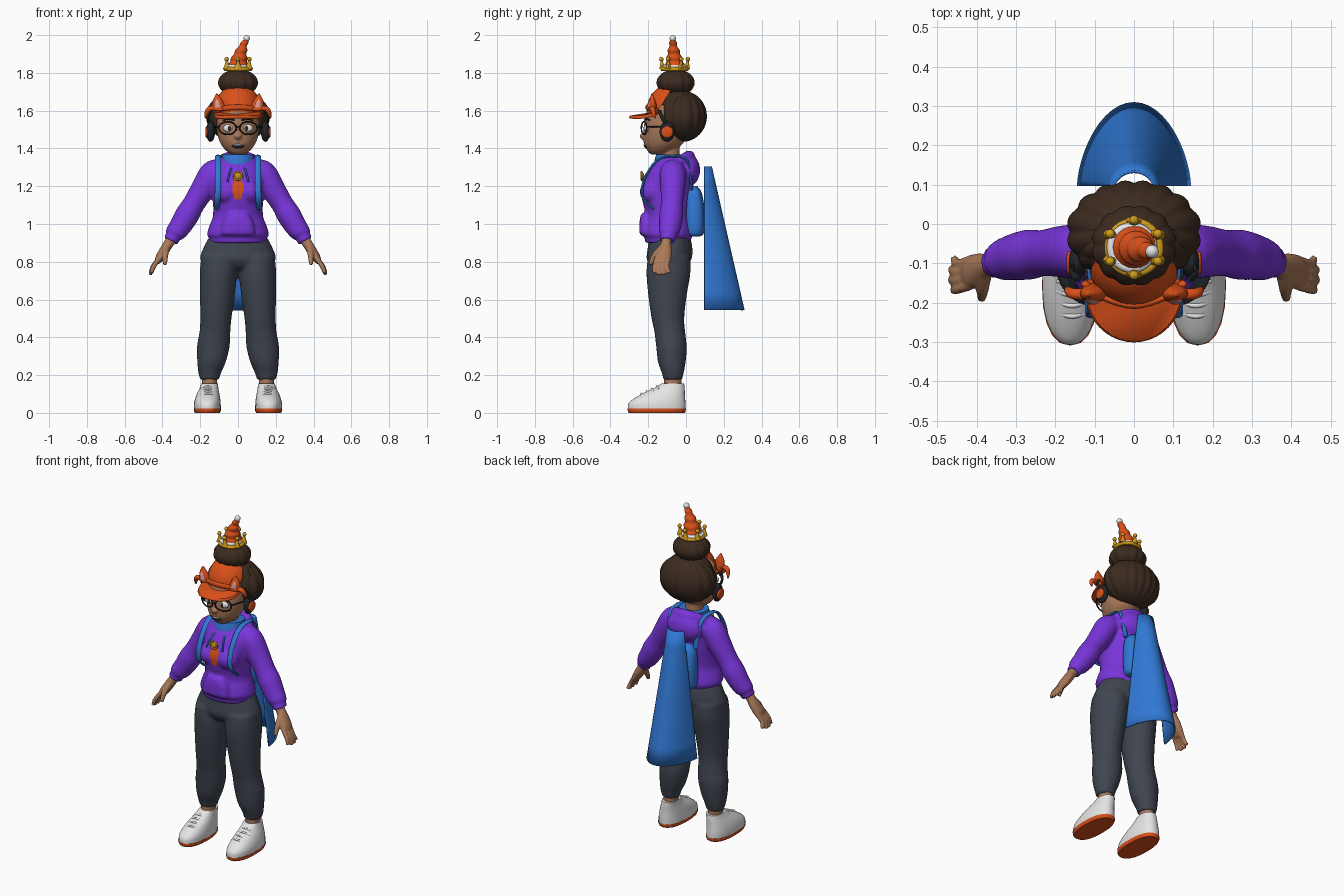
import bpy, bmesh, math
from mathutils import Vector, Matrix

cube = bpy.data.objects.get("Cube")
if cube:
    bpy.data.objects.remove(cube, do_unlink=True)


def colour(name, r, g, b):
    m = bpy.data.materials.new(name)
    m.use_nodes = True
    m.diffuse_color = (r, g, b, 1)
    m.node_tree.nodes["Principled BSDF"].inputs["Base Color"].default_value = (r, g, b, 1)
    return m


skin = colour("brown_skin", .4, .19, .1)
hair_brown = colour("dark_brown_hair", .045, .024, .014)
orange = colour("orange", .7, .08, .01)
purple = colour("purple", .19, .036, .7)
blue = colour("blue", .03, .19, .66)
charcoal = colour("charcoal", .05, .06, .08)
white = colour("white", .78, .78, .78)
gold = colour("gold", .65, .34, .012)
black = colour("black", .015, .017, .022)
pink = colour("pink", .75, .3, .27)
X, Y = Vector((1, 0, 0)), Vector((0, 1, 0))


def sweep(bm, stations, ref=None, seg=20, closed=False, steps=4, power=1):
    """Smooth skin through (x, y, z, rx, ry) stations; level rings when ref is None."""
    st = [tuple(s) + (s[3],) * (5 - len(s)) for s in stations]
    n, path = len(st), []
    pick = lambda k: st[k % n] if closed else st[max(0, min(n - 1, k))]
    for i in range(n if closed else n - 1):
        quad = list(zip(pick(i - 1), pick(i), pick(i + 1), pick(i + 2)))
        for j in range(steps):
            t = j / steps
            path.append([.5 * (2 * b + (c - a) * t + (2 * a - 5 * b + 4 * c - d) * t * t
                               + (3 * b - a - 3 * c + d) * t ** 3) for a, b, c, d in quad])
    if not closed:
        path.append(st[-1])
    m, rings = len(path), []
    for i, p in enumerate(path):
        u, v = X, Y
        if ref:
            a = path[(i - 1) % m if closed else max(i - 1, 0)]
            b = path[(i + 1) % m if closed else min(i + 1, m - 1)]
            t = (Vector(b[:3]) - Vector(a[:3])).normalized()
            u = (ref - t * ref.dot(t)).normalized()
            v = t.cross(u)
        ring = []
        for k in range(seg):
            c, s = math.cos(math.tau * k / seg), math.sin(math.tau * k / seg)
            c, s = (math.copysign(abs(q) ** power, q) for q in (c, s))
            ring.append(bm.verts.new(Vector(p[:3]) + u * c * max(p[3], .001) + v * s * max(p[4], .001)))
        rings.append(ring)
    for i in range(m if closed else m - 1):
        a, b = rings[i], rings[(i + 1) % m]
        for k in range(seg):
            bm.faces.new((a[k], a[k - 1], b[k - 1], b[k]))
    if not closed:
        bm.faces.new(rings[0])
        bm.faces.new(rings[-1])
    return bm


def ring(bm, centre, u, v, r, count=16):
    c, u, v = Vector(centre), Vector(u), Vector(v)
    pts = [c + u * math.cos(math.tau * i / count) + v * math.sin(math.tau * i / count) for i in range(count)]
    return sweep(bm, [(*p, r) for p in pts], u.cross(v).normalized(), 10, True, 3)


def ball(bm, centre, size, seg=24):
    bmesh.ops.create_uvsphere(bm, u_segments=seg, v_segments=seg // 2, radius=1,
                              matrix=Matrix.LocRotScale(Vector(centre), None, Vector(size)))
    return bm


def cut(bm, point, normal):
    bmesh.ops.bisect_plane(bm, geom=bm.verts[:] + bm.edges[:] + bm.faces[:], plane_co=point,
                           plane_no=normal, clear_outer=True)


def mirror(bm):
    copy = bmesh.ops.duplicate(bm, geom=bm.verts[:] + bm.edges[:] + bm.faces[:])["geom"]
    for v in copy:
        if isinstance(v, bmesh.types.BMVert):
            v.co.x *= -1


def finish(bm, name, mat, voxel=0, pair=False):
    """Turn the working mesh into an object, or a left and right pair."""
    for side, prefix in ((1, "left_"), (-1, "right_")) if pair else ((1, ""),):
        b = bm.copy()
        for v in b.verts:
            v.co.x *= side
        bmesh.ops.recalc_face_normals(b, faces=b.faces)
        me = bpy.data.meshes.new(prefix + name)
        b.to_mesh(me)
        b.free()
        me.materials.append(mat)
        ob = bpy.data.objects.new(prefix + name, me)
        bpy.context.collection.objects.link(ob)
        if voxel:
            mod = ob.modifiers.new("merge", "REMESH")
            mod.mode, mod.voxel_size = "VOXEL", voxel
            ob.modifiers.new("soften", "SMOOTH").iterations = 4
            ob.data = bpy.data.meshes.new_from_object(ob.evaluated_get(bpy.context.evaluated_depsgraph_get()))
            ob.modifiers.clear()
        bpy.ops.object.select_all(action="DESELECT")
        ob.select_set(True)
        bpy.context.view_layer.objects.active = ob
        bpy.ops.object.shade_smooth_by_angle(angle=math.radians(50))
    bm.free()
    return ob


new = bmesh.new

# Shoes, laces and ankles
finish(sweep(new(), [(.162, -.155, 0, .066, .148), (.162, -.155, .01, .071, .153), (.162, -.155, .022, .072, .154)],
             power=.85), "shoe_sole", orange, pair=True)
finish(sweep(new(), [(.162, -.155, .022, .071, .153), (.162, -.152, .055, .07, .149), (.159, -.127, .093, .062, .121),
                     (.154, -.09, .13, .05, .083), (.15, -.07, .155, .045, .06)], seg=32, power=.9),
       "shoe_upper", white, pair=True)
laces = new()
for i in range(4):
    y, z = -.235 + .027 * i, .098 + .013 * i
    sweep(laces, [(.12, y + .01, z - .012, .006), (.157, y, z + .004, .006), (.195, y + .01, z - .012, .006)], Y, 8)
finish(laces, "laces", white, pair=True)
finish(sweep(new(), [(.15, -.07, .12, .04, .046), (.15, -.07, .21, .04, .045)]), "ankle", skin, pair=True)

# Trousers
legs = sweep(new(), [(.15, -.07, .175, .05), (.15, -.07, .21, .06, .058), (.14, -.075, .27, .076, .074),
                     (.131, -.077, .35, .087, .081), (.122, -.086, .43, .082, .082), (.117, -.096, .5, .083, .087),
                     (.109, -.098, .62, .092, .102), (.103, -.093, .74, .099, .117), (.1, -.09, .83, .095, .112)])
mirror(legs)
sweep(legs, [(0, -.09, .765, .1, .09), (0, -.09, .81, .195, .118), (0, -.085, .86, .19, .12), (0, -.085, .93, .155, .11)])
finish(legs, "trousers", charcoal, .01)

# Hoodie: sleeves, bust, body, pocket, hood
top = sweep(new(), [(.09, -.07, 1.285, .06), (.135, -.07, 1.265, .07), (.182, -.07, 1.19, .066), (.232, -.074, 1.11, .059),
                    (.268, -.078, 1.05, .064), (.304, -.084, .99, .059), (.335, -.092, .95, .052),
                    (.343, -.095, .935, .042), (.357, -.098, .91, .041)], Y)
ball(top, (.06, -.175, 1.17), (.065, .07, .065))
mirror(top)
sweep(top, [(0, -.095, .9, .152, .122), (0, -.095, .925, .154, .123), (0, -.097, .945, .164, .135),
            (0, -.097, .99, .152, .128), (0, -.095, 1.05, .132, .12), (0, -.1, 1.17, .135, .138),
            (0, -.09, 1.26, .137, .118), (0, -.075, 1.33, .11, .085), (0, -.075, 1.36, .08, .06)], seg=32)
sweep(top, [(0, -.2, .94, .085, .035), (0, -.2, .955, .092, .047), (0, -.2, 1.01, .082, .046),
            (0, -.2, 1.05, .06, .038), (0, -.2, 1.06, .055, .02)], power=.7)
ring(top, (0, -.072, 1.305), (.098, 0, 0), (0, .088, .052), .033)
ball(top, (0, .012, 1.285), (.115, .063, .085))
hoodie = finish(top, "hoodie", purple, .008)
hoodie.data.materials.append(orange)
for p in hoodie.data.polygons:
    z = p.center.z
    if 1.13 < z < 1.235 and p.normal.y < -.2 and abs(p.center.x) < .032 - .3 * abs(z - 1.19):
        p.material_index = 1
finish(sweep(new(), [(0, -.085, 1.27, .082, .085), (0, -.082, 1.32, .09, .088), (0, -.078, 1.368, .084, .08)]),
       "hood_lining", blue)
finish(sweep(new(), [(.035, -.18, 1.3, .005), (.047, -.213, 1.26, .005), (.055, -.23, 1.225, .005)], X, 8),
       "drawstring", blue, pair=True)
finish(ball(ring(new(), (0, -.235, 1.255), (.022, 0, 0), (0, 0, .022), .005), (0, -.232, 1.255), (.02, .01, .02)),
       "medal", gold)

# Hands
hand = sweep(new(), [(.345, -.1, .93, .03), (.365, -.105, .9, .027), (.39, -.112, .86, .038, .026),
                     (.415, -.122, .82, .043, .023), (.43, -.125, .795, .034, .014)], Y)
for i in range(4):
    y = -.155 + .021 * i
    reach = math.sin(.5 + .75 * i)
    sweep(hand, [(.415, y, .82, .0135), (.444 + .006 * reach, y - .01, .775, .013),
                 (.452 + .014 * reach, y - .014 + .006 * i, .748 - .018 * reach, .0105)], Y, 10)
sweep(hand, [(.38, -.125, .875, .02), (.385, -.165, .835, .0165), (.387, -.19, .785, .011)], Y, 10)
finish(hand, "hand", skin, .005, True)

# Head and neck
head = sweep(new(), [(0, -.155, 1.368, .028, .03), (0, -.138, 1.385, .06, .065), (0, -.12, 1.425, .092, .103),
                     (0, -.11, 1.48, .11, .115), (0, -.107, 1.54, .112, .113), (0, -.1, 1.63, .1, .1)], seg=32)
sweep(head, [(0, -.08, 1.3, .05), (0, -.085, 1.45, .05)])
ball(head, (0, -.225, 1.465), (.021, .021, .017))
finish(head, "head", skin, .006)

# Face
finish(ball(new(), (.048, -.207, 1.507), (.031, .015, .021)), "eye", white, pair=True)
finish(ball(new(), (.045, -.217, 1.507), (.011, .008, .014)), "iris", hair_brown, pair=True)
finish(sweep(new(), [(.018, -.218, 1.549, .004), (.05, -.212, 1.557, .005), (.08, -.19, 1.549, .003)], Y, 8),
       "eyebrow", hair_brown, pair=True)
finish(ball(new(), (0, -.208, 1.414), (.035, .014, .015)), "mouth", black)
finish(ball(new(), (0, -.211, 1.418), (.026, .0145, .007)), "teeth", white)
glasses = ring(new(), (.055, -.222, 1.508), (.046, .014, 0), (0, 0, .034), .004)
sweep(glasses, [(.1, -.208, 1.515, .004), (.118, -.16, 1.515, .004), (.125, -.09, 1.51, .004)], X, 8)
mirror(glasses)
sweep(glasses, [(-.014, -.233, 1.512, .004), (0, -.238, 1.516, .004), (.014, -.233, 1.512, .004)], Y, 8)
finish(glasses, "glasses", black)

# Lobed hair, crown of the hair and bun
for name, centre, size, lobes in (("hair", (0, -.02, 1.57), (.168, .128, .135), 8),
                                  ("hair_top", (0, -.045, 1.6), (.138, .1, .122), 8),
                                  ("hair_bun", (0, -.055, 1.748), (.105, .1, .071), 6)):
    bm = ball(new(), centre, size, 96)
    for v in bm.verts:
        grow = .97 + .06 * abs(math.sin(lobes * math.atan2(v.co.y - centre[1], v.co.x)))
        v.co.x *= grow
        v.co.y = centre[1] + (v.co.y - centre[1]) * grow
    finish(bm, name, hair_brown)

# Cap with band and curved brim
cap = ball(new(), (0, -.075, 1.6), (.124, .133, .143), 40)
cut(cap, (0, 0, 1.59), (0, 0, -1))
cut(cap, (0, -.06, 1.74), (0, .8, -.5))
sweep(cap, [(-.128, -.15, 1.598, .01, .016), (-.075, -.187, 1.612, .009, .014), (0, -.207, 1.618, .009, .014),
            (.075, -.187, 1.612, .009, .014), (.128, -.15, 1.598, .01, .016)], Y, 12)
finish(cap, "cap", orange)
brim = sweep(new(), [(0, -.17, 1.605, .122, .128), (0, -.17, 1.613, .125, .131), (0, -.17, 1.621, .12, .126)], seg=40)
cut(brim, (0, -.14, 0), Y)
for v in brim.verts:
    v.co.z += .36 * (v.co.y + .17) - 2.2 * v.co.x ** 2
finish(brim, "cap_brim", orange)

# Cat ears on the cap
finish(sweep(new(), [(.1, -.175, 1.6, .038, .024), (.107, -.178, 1.65, .027, .017), (.112, -.18, 1.69, .003)]),
       "cap_ear", orange, pair=True)
finish(sweep(new(), [(.105, -.19, 1.617, .02, .015), (.109, -.188, 1.643, .015, .012), (.112, -.186, 1.668, .003)]),
       "inner_ear", pink, pair=True)
finish(sweep(new(), [(.11, -.178, 1.612, .015), (.15, -.178, 1.61, .014), (.165, -.172, 1.59, .012),
                     (.172, -.162, 1.56, .004)], Y, 10), "cap_tail", orange, pair=True)

# Headphones
phones = ball(new(), (.145, -.1, 1.49), (.024, .04, .055))
sweep(phones, [(.15, -.1, 1.52, .01, .006), (.158, -.125, 1.56, .01, .006), (.14, -.14, 1.6, .01, .006)], Y, 10)
finish(phones, "headphone", black, pair=True)
finish(sweep(new(), [(.155, -.1, 1.487, .03), (.168, -.1, 1.487, .03), (.172, -.1, 1.487, .02)], Y),
       "headphone_disc", orange, pair=True)

# Crown and party hat
crown = ring(new(), (0, -.06, 1.82), (.065, 0, 0), (0, .065, 0), .011)
for i in range(6):
    a = math.tau * (i + .5) / 6
    x, y = math.cos(a), math.sin(a)
    sweep(crown, [(.065 * x, .065 * y - .06, 1.82, .024, .016), (.067 * x, .067 * y - .06, 1.845, .012, .01),
                  (.069 * x, .069 * y - .06, 1.868, .005)], seg=8)
    ball(crown, (.07 * x, .07 * y - .06, 1.873), (.012,) * 3, 12)
finish(crown, "crown", gold)
finish(ring(new(), (-.005, -.06, 1.832), (.053, 0, 0), (0, .053, 0), .012), "hat_trim", white)
hat = []
for i in range(9):
    t = i / 8
    hat.append((.045 * t * t, -.057 - .013 * t, 1.82 + .16 * t, .055 - .046 * t + .006 * (i % 2)))
finish(sweep(new(), hat), "party_hat", orange)
finish(ball(new(), (.046, -.07, 1.983), (.017,) * 3), "hat_pompom", white)

# Backpack and straps
finish(sweep(new(), [(0, .045, .935, .07, .03), (0, .045, .955, .095, .05), (0, .045, 1.06, .1, .054),
                     (0, .04, 1.16, .09, .045), (0, .035, 1.2, .06, .025)], power=.7), "backpack", blue)
finish(sweep(new(), [(.085, .03, 1.18, .016, .007), (.1, .01, 1.33, .016, .007), (.105, -.07, 1.36, .016, .007),
                     (.105, -.155, 1.335, .016, .007), (.105, -.222, 1.23, .016, .007), (.108, -.228, 1.14, .016, .007),
                     (.112, -.17, 1.08, .014, .007)], X, 12), "backpack_strap", blue, pair=True)

# Flared open cape with a soft back ridge
cape, rows = new(), []
for i in range(9):
    t = i / 8
    rows.append([cape.verts.new(((.055 + .09 * t) * math.cos(a),
                                 .097 + (.04 + .173 * t) * abs(math.sin(a)) ** 1.25, 1.305 - .76 * t))
                 for a in (math.pi * k / 24 for k in range(25))])
for a, b in zip(rows, rows[1:]):
    for k in range(24):
        cape.faces.new((a[k], a[k + 1], b[k + 1], b[k]))
finish(cape, "cape", blue).modifiers.new("thickness", "SOLIDIFY").thickness = .008
